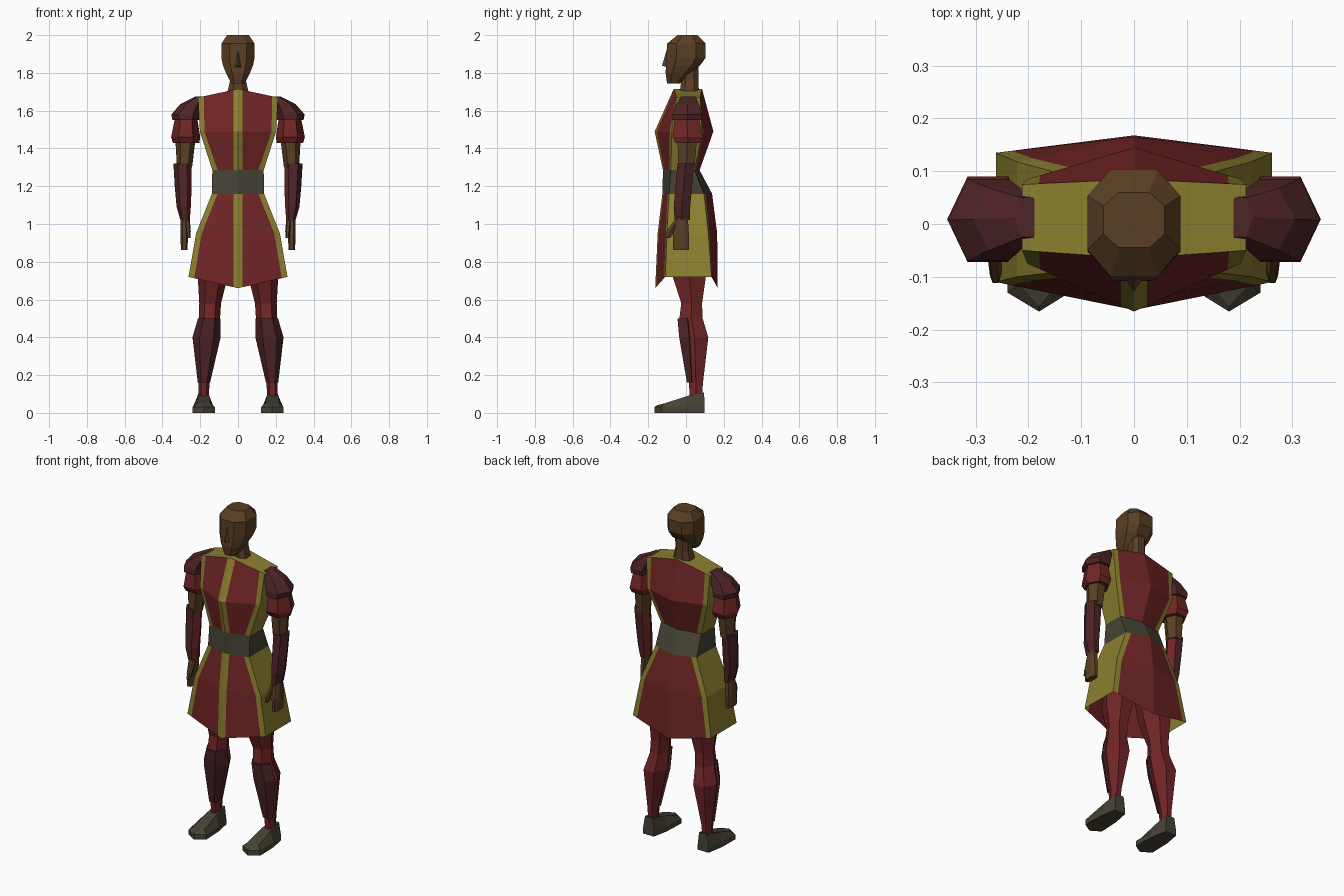
import bpy


def material(name, srgb):
    m = bpy.data.materials.new(name)
    lin = [((c / 255 + 0.055) / 1.055) ** 2.4 for c in srgb]
    m.diffuse_color = (*lin, 1)
    return m


SKIN = material("brown skin", (90, 63, 36))
RED = material("red cloth", (114, 37, 38))
DARK = material("dark red leather", (78, 36, 38))
GOLD = material("olive gold trim", (139, 127, 47))
GREY = material("grey leather", (70, 66, 52))

HEX = [(1, 0), (.5, 1), (-.5, 1), (-1, 0), (-.5, -1), (.5, -1)]
OCT = [(1, -.5), (1, .5), (.5, 1), (-.5, 1), (-1, .5), (-1, -.5), (-.5, -1), (.5, -1)]


def make(name, verts, faces, mats, rule=None, mirror=False):
    me = bpy.data.meshes.new(name)
    me.from_pydata(verts, [], faces)
    for m in mats:
        me.materials.append(m)
    if rule:
        for p in me.polygons:
            p.material_index = rule(p)
    ob = bpy.data.objects.new(name, me)
    bpy.context.collection.objects.link(ob)
    if mirror:
        ob.modifiers.new("Mirror", 'MIRROR')
    return ob


def loft(name, rings, mats, rule=None, mirror=False, closed=True, extra=()):
    """Skin a stack of equal rings, listed bottom to top, counter-clockwise."""
    n, k = len(rings[0]), len(rings)
    verts = [p for r in rings for p in r]
    faces = [(a * n + i, a * n + (i + 1) % n, (a + 1) * n + (i + 1) % n, (a + 1) * n + i)
             for a in range(k - 1) for i in range(n if closed else n - 1)]
    if closed:
        faces += [tuple(reversed(range(n))), tuple(range((k - 1) * n, k * n))]
    faces += extra
    return make(name, verts, faces, mats, rule, mirror)


def limb(name, boxes, mats, shape=HEX, **kw):
    """Loft through sections given as (z, x0, x1, y0, y1)."""
    rings = [[((x0 + x1) / 2 + u * (x1 - x0) / 2, (y0 + y1) / 2 + v * (y1 - y0) / 2, z)
              for u, v in shape] for z, x0, x1, y0, y1 in boxes]
    return loft(name, rings, mats, **kw)


# Tunic sections: side z, centre z, side x, red edge x, front, side front, side back, back
def section(zs, zc, xs, xr, yf, sf, sb, yb):
    def on(x, yc, ys):
        t = x / xs
        return (x, yc + (ys - yc) * t, zc + (zs - zc) * t)
    return [on(0, yf, sf), on(.025, yf, sf), on(xr, yf, sf), on(xs, yf, sf),
            on(xs, yb, sb), on(xr, yb, sb), on(0, yb, sb)]


levels = [section(*s) for s in (
    (.72, .66, .262, .232, -.163, -.11, .135, .168),
    (.95, .95, .222, .192, -.150, -.10, .118, .165),
    (1.16, 1.16, .138, .108, -.125, -.09, .095, .138),
    (1.285, 1.285, .136, .108, -.122, -.08, .045, .072),
    (1.49, 1.49, .202, .178, -.166, -.075, .085, .145),
    (1.67, 1.715, .212, .180, -.065, -.05, .075, .085))]


def panels(p):
    col = p.index % 6
    return 1 if p.index < 12 and col in (1, 5) else 0


loft("tunic_skirt", levels[:3], [GOLD, RED], panels, True, False)
loft("belt", levels[2:4], [GREY], None, True, False)
loft("tunic_top", levels[3:], [GOLD, RED], panels, True, False,
     extra=[(14, 15, 16, 19, 20), (16, 17, 18, 19)])

# Head, neck and nose
limb("neck", [(1.68, -.06, .06, -.035, .07), (1.76, -.042, .042, -.025, .065),
              (1.86, -.042, .042, -.02, .065)], [SKIN], OCT)
limb("head", [(1.745, -.036, .036, -.1, -.03), (1.80, -.064, .064, -.108, .03),
              (1.84, -.08, .08, -.106, .075), (1.88, -.088, .088, -.104, .104),
              (1.955, -.088, .088, -.1, .104), (2.0, -.058, .058, -.045, .06)], [SKIN], OCT)
make("nose", [(0, -.1, 1.93), (-.02, -.1, 1.83), (.02, -.1, 1.83), (0, -.127, 1.838)],
     [(0, 1, 3), (0, 3, 2), (1, 2, 3)], [SKIN])

# Arms
limb("shoulder_pad", [(1.55, .205, .347, -.072, .082), (1.58, .2, .353, -.07, .085),
                      (1.635, .185, .305, -.05, .068), (1.675, .178, .225, -.025, .05)],
     [DARK], mirror=True)
limb("sleeve", [(1.43, .205, .345, -.055, .075), (1.46, .2, .354, -.072, .09),
                (1.555, .215, .335, -.06, .07)], [RED], mirror=True)
limb("upper_arm", [(1.30, .243, .323, -.04, .045), (1.45, .225, .332, -.045, .058)],
     [SKIN], mirror=True)
limb("forearm_guard", [(1.02, .255, .305, -.06, .02), (1.09, .25, .325, -.065, .022),
                       (1.2, .245, .335, -.055, .032), (1.32, .245, .342, -.045, .042)],
     [DARK, RED], rule=lambda p: int(p.normal.x < -.3), mirror=True)
limb("hand", [(.862, .267, .302, -.068, .016), (.94, .265, .305, -.07, .016),
              (1.03, .258, .303, -.05, .01)], [SKIN], OCT, mirror=True)
limb("thumb", [(.925, .252, .273, -.112, -.085), (.96, .25, .275, -.105, -.06),
               (1.02, .255, .28, -.06, -.03)], [SKIN], mirror=True)

# Legs, with the front faces below the knee as shin guards
limb("leg", [(.09, .155, .208, .02, .085), (.16, .15, .21, .015, .09),
             (.40, .095, .238, -.028, .118), (.50, .095, .208, -.035, .088),
             (.58, .09, .205, -.025, .085), (.72, .055, .213, -.07, .105),
             (.92, .02, .2, -.085, .11)], [RED], mirror=True)
limb("shin_guard", [(.16, .148, .213, .005, .05), (.40, .092, .241, -.036, .06),
                    (.50, .092, .212, -.045, .05)], [DARK],
     [(1, .1), (.5, .3), (-.5, .3), (-1, .1), (-.5, -1), (.5, -1)], mirror=True)

# Pointed shoes
sole = [(.18, -.166), (.24, -.13), (.237, 0), (.22, .098), (.147, .098), (.128, 0), (.122, -.13)]
top = [(.18, -.155, .04), (.218, -.115, .05), (.213, .01, .09), (.208, .096, .108),
       (.155, .096, .108), (.152, .01, .09), (.145, -.115, .05)]
loft("shoe", [[(x, y, 0) for x, y in sole], [(x, y, .03) for x, y in sole], top],
     [GREY], mirror=True)
